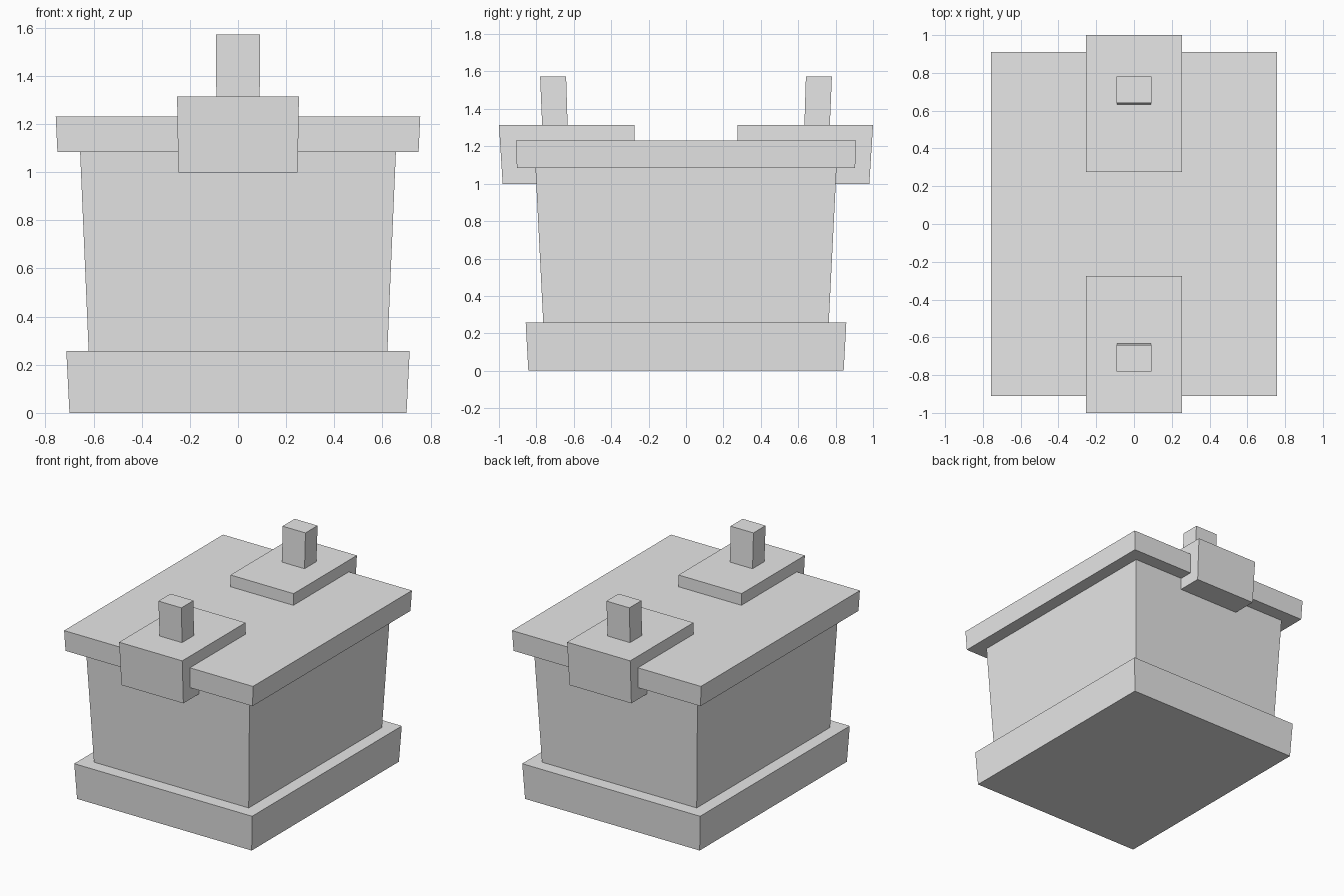
import bpy
import bmesh

cube = bpy.data.objects.get("Cube")
if cube:
    bpy.data.objects.remove(cube, do_unlink=True)

grey = bpy.data.materials.new("plain grey")
grey.use_nodes = True
colour = (0.8, 0.8, 0.8, 1)
grey.diffuse_color = colour
grey.node_tree.nodes["Principled BSDF"].inputs["Base Color"].default_value = colour


def finish(name, bm):
    bmesh.ops.recalc_face_normals(bm, faces=bm.faces[:])
    mesh = bpy.data.meshes.new(name)
    bm.to_mesh(mesh)
    bm.free()
    mesh.materials.append(grey)
    obj = bpy.data.objects.new(name, mesh)
    bpy.context.collection.objects.link(obj)
    return obj


def tapered_box(name, z0, half0, z1, half1):
    """Box whose half sizes change from bottom to top."""
    bm = bmesh.new()
    bmesh.ops.create_cube(bm, size=2)
    for v in bm.verts:
        z, half = (z1, half1) if v.co.z > 0 else (z0, half0)
        v.co = (v.co.x * half[0], v.co.y * half[1], z)
    return finish(name, bm)


def side_profile(name, points, half0, half1):
    """Extrude a (y, z) outline across x, widening slightly upwards."""
    bm = bmesh.new()
    face = bm.faces.new([bm.verts.new((-1, y, z)) for y, z in points])
    ext = bmesh.ops.extrude_face_region(bm, geom=[face])
    for g in ext["geom"]:
        if isinstance(g, bmesh.types.BMVert):
            g.co.x = 1
    low = min(z for _, z in points)
    high = max(z for _, z in points)
    for v in bm.verts:
        t = (v.co.z - low) / (high - low)
        v.co.x *= half0 + (half1 - half0) * t
    return finish(name, bm)


# Stacked box: plinth, walls and overhanging lid
tapered_box("base", 0, (0.70, 0.843), 0.257, (0.713, 0.857))
tapered_box("body", 0.25, (0.62, 0.763), 1.09, (0.656, 0.805))
tapered_box("lid", 1.083, (0.75, 0.904), 1.23, (0.757, 0.91))

# Clasps folded over the lid edge, each with an upright knob
clasp = [(1.0, 1.315), (0.275, 1.315), (0.275, 1.225), (0.80, 1.225),
         (0.80, 0.998), (0.98, 0.998)]
knob = [(0.769, 1.31), (0.633, 1.31), (0.641, 1.572), (0.78, 1.572)]
for side, sign in (("front", -1), ("back", 1)):
    side_profile(side + "_clasp", [(sign * y, z) for y, z in clasp], 0.248, 0.253)
    side_profile(side + "_knob", [(sign * y, z) for y, z in knob], 0.09, 0.092)
